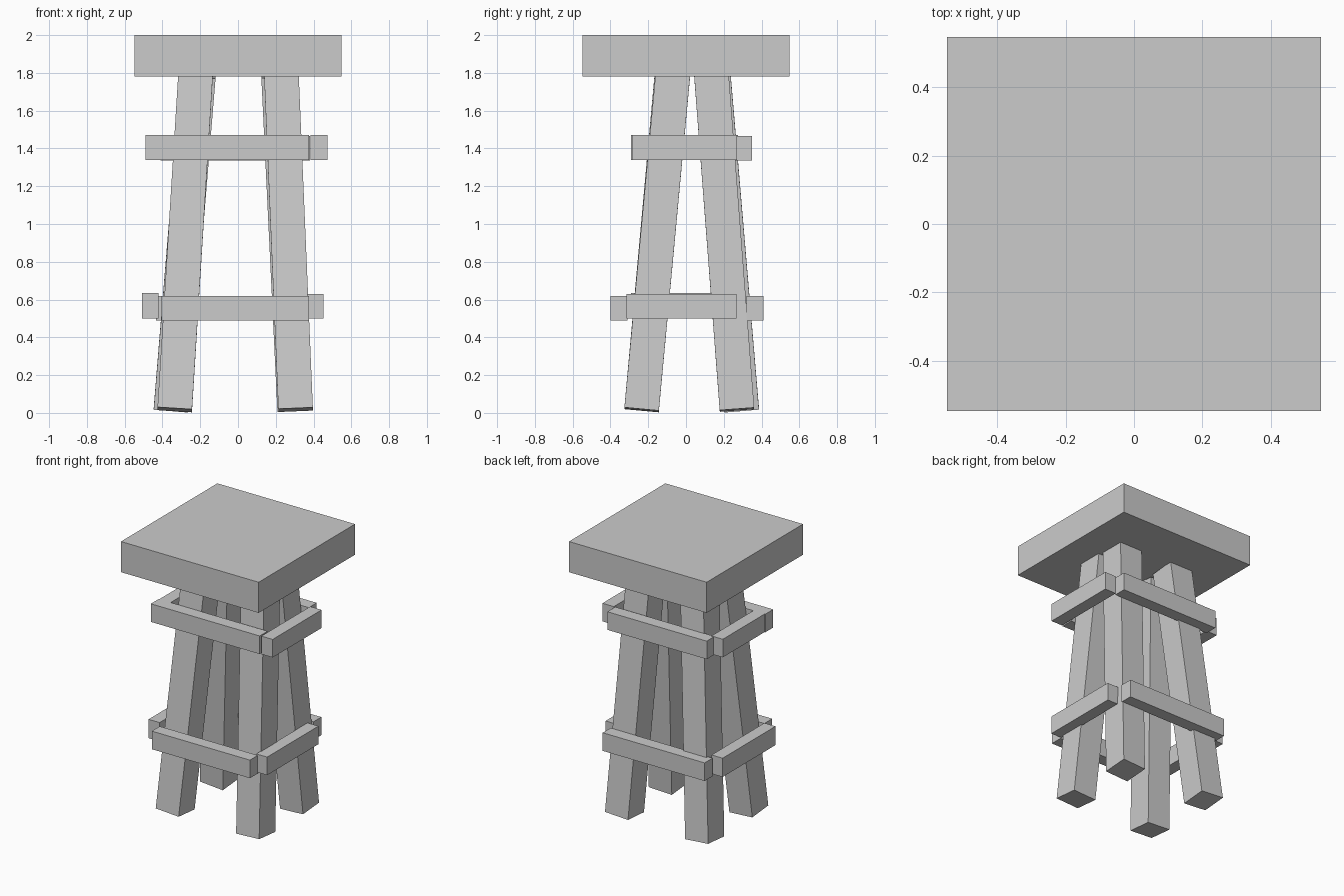
import bpy
from mathutils import Vector

if "Cube" in bpy.data.objects:
    bpy.data.objects.remove(bpy.data.objects["Cube"])


def box(name, lo, hi):
    """Axis-aligned box between two corners."""
    lo, hi = Vector(lo), Vector(hi)
    bpy.ops.mesh.primitive_cube_add(size=1, location=(lo + hi) / 2)
    ob = bpy.context.object
    ob.name = name
    ob.scale = hi - lo
    return ob


def beam(name, bottom, top, width):
    """Square beam running between two end centres."""
    bottom, top = Vector(bottom), Vector(top)
    axis = top - bottom
    bpy.ops.mesh.primitive_cube_add(size=1, location=(bottom + top) / 2)
    ob = bpy.context.object
    ob.name = name
    ob.scale = (width, width, axis.length)
    ob.rotation_mode = 'QUATERNION'
    ob.rotation_quaternion = Vector((0, 0, 1)).rotation_difference(axis)
    return ob


# Seat slab
box("seat", (-0.547, -0.547, 1.78), (0.547, 0.547, 2.0))

# Four splayed legs, each slightly uneven: bottom xy, top xy
legs = {
    "front_left_leg": ((-0.335, -0.235), (-0.225, -0.075)),
    "front_right_leg": ((0.305, -0.235), (0.23, -0.07)),
    "back_left_leg": ((-0.355, 0.295), (-0.21, 0.145)),
    "back_right_leg": ((0.30, 0.27), (0.215, 0.135)),
}
for name, (b, t) in legs.items():
    beam(name, (*b, 0.017), (*t, 1.784), 0.183)

# Rails nailed around the legs: x range, y range, z range
rails = {
    "upper_front_rail": ((-0.49, 0.375), (-0.29, -0.20), (1.34, 1.47)),
    "upper_right_rail": ((0.385, 0.475), (-0.285, 0.27), (1.34, 1.47)),
    "upper_back_rail": ((-0.41, 0.38), (0.26, 0.35), (1.335, 1.465)),
    "upper_left_rail": ((-0.485, -0.395), (-0.20, 0.275), (1.34, 1.47)),
    "lower_front_rail": ((-0.405, 0.375), (-0.40, -0.31), (0.49, 0.62)),
    "lower_right_rail": ((0.365, 0.452), (-0.315, 0.268), (0.50, 0.63)),
    "lower_back_rail": ((-0.435, 0.375), (0.32, 0.41), (0.49, 0.62)),
    "lower_left_rail": ((-0.508, -0.42), (-0.29, 0.31), (0.50, 0.635)),
}
for name, ranges in rails.items():
    box(name, [r[0] for r in ranges], [r[1] for r in ranges])
